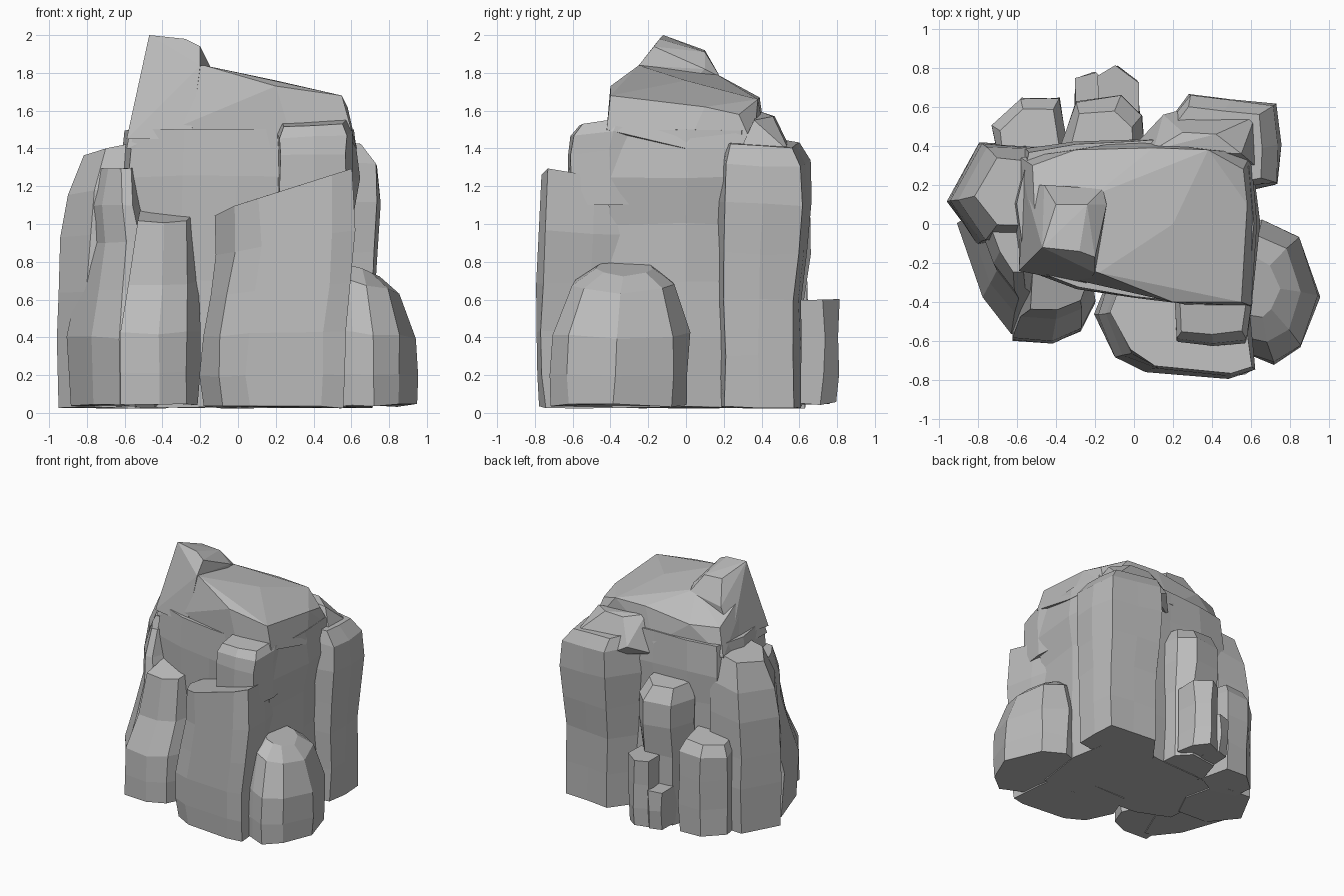
import bpy
import bmesh
import random
from mathutils import Vector

random.seed(4)

default_cube = bpy.data.objects.get("Cube")
if default_cube:
    bpy.data.objects.remove(default_cube, do_unlink=True)

# Single stone colour
stone = bpy.data.materials.new("stone_grey")
stone.use_nodes = True
stone_colour = (.5, .5, .5, 1)
stone.diffuse_color = stone_colour
stone.node_tree.nodes["Principled BSDF"].inputs["Base Color"].default_value = stone_colour
stone.node_tree.nodes["Principled BSDF"].inputs["Roughness"].default_value = .9


def finish(name, bm):
    """Turn a bmesh into a flat shaded stone object."""
    bmesh.ops.recalc_face_normals(bm, faces=bm.faces)
    mesh = bpy.data.meshes.new(name)
    bm.to_mesh(mesh)
    bm.free()
    mesh.materials.append(stone)
    rock = bpy.data.objects.new(name, mesh)
    bpy.context.collection.objects.link(rock)
    return rock


def column(name, outline, levels, tilt=(0, 0), rough=.008):
    """Loft an outline through levels of (height, scale, shift x, shift y).
    The tilt slopes the upper rings; the lowest ring stays level."""
    bm = bmesh.new()
    corners = [Vector(corner) for corner in outline]
    middle = sum(corners, Vector((0, 0))) / len(corners)
    bottom, top = levels[0][0], levels[-1][0]
    rings = []
    for height, scale, shift_x, shift_y in levels:
        weight = ((height - bottom) / (top - bottom)) ** 2
        ring = []
        for corner in corners:
            arm = (corner - middle) * scale
            place = middle + arm + Vector((shift_x, shift_y))
            slope = weight * (arm.x * tilt[0] + arm.y * tilt[1])
            wobble = Vector([random.uniform(-rough, rough) for axis in "xyz"])
            ring.append(bm.verts.new(Vector((place.x, place.y, height + slope)) + wobble))
        rings.append(ring)
    for lower, upper in zip(rings, rings[1:]):
        for i in range(len(corners)):
            j = (i + 1) % len(corners)
            bm.faces.new((lower[i], lower[j], upper[j], upper[i]))
    bm.faces.new(rings[0][::-1])
    bm.faces.new(rings[-1])
    return finish(name, bm)


def boulder(name, points):
    """Wrap a few corner points in a faceted convex rock."""
    bm = bmesh.new()
    for point in points:
        bm.verts.new(point)
    hull = bmesh.ops.convex_hull(bm, input=bm.verts)
    bmesh.ops.delete(bm, geom=hull["geom_interior"], context="VERTS")
    bmesh.ops.dissolve_limit(bm, angle_limit=.08, verts=bm.verts, edges=bm.edges)
    return finish(name, bm)


# Main body of the outcrop
column("core_rock",
       [(-.58, -.22), (-.3, -.34), (0, -.38), (.3, -.42), (.6, -.42), (.64, 0),
        (.6, .3), (.4, .46), (0, .43), (-.3, .42), (-.56, .38), (-.62, .1)],
       [(.03, .92, 0, 0), (.4, .95, 0, 0), (.7, .95, -.01, 0), (1, .96, -.01, 0),
        (1.25, 1, 0, 0), (1.5, .97, 0, 0)])

# Sloping crown and the peak above it
boulder("crown_rock",
        [(-.59, -.22, 1.4), (-.58, .34, 1.4), (-.52, .3, 1.62), (-.3, .38, 1.62),
         (.1, .39, 1.67), (.38, .38, 1.66), (.56, .28, 1.58), (.6, .36, 1.4),
         (0, .43, 1.4), (.63, 0, 1.4), (.58, .1, 1.62), (.55, -.4, 1.68),
         (.6, -.42, 1.5), (.2, -.4, 1.73), (.3, -.42, 1.4), (-.18, -.25, 1.84),
         (-.5, -.14, 1.84), (-.2, .15, 1.8), (.2, 0, 1.76)])
boulder("peak_rock",
        [(-.47, -.12, 2), (-.28, -.14, 1.98), (-.2, -.17, 1.94), (-.2, -.25, 1.84),
         (-.14, .1, 1.82), (-.16, .18, 1.78), (-.24, .1, 1.91), (-.4, .1, 1.92),
         (-.46, .2, 1.74), (-.59, -.24, 1.45), (-.25, -.31, 1.45), (-.56, .2, 1.5)])

# Broad front buttress with a step above it
column("front_buttress",
       [(-.2, -.46), (-.1, -.68), (.05, -.76), (.46, -.8), (.58, -.77),
        (.55, -.5), (.5, -.2), (-.1, -.2)],
       [(.03, .94, 0, .01), (.2, .98, -.01, 0), (.42, .97, 0, 0), (.65, .95, .03, 0),
        (.9, .94, .06, .01), (1.17, .92, .05, .02)], tilt=(.3, -.08))
column("front_step",
       [(.22, -.6), (.4, -.63), (.57, -.61), (.6, -.4), (.58, -.2), (.2, -.2)],
       [(1.1, 1, 0, 0), (1.38, 1, 0, 0), (1.48, 1, 0, .01), (1.54, .9, 0, .04)],
       tilt=(.05, .12))

# Low boulder on the left side
column("side_boulder",
       [(.5, -.62), (.6, -.68), (.72, -.72), (.86, -.63), (.95, -.38),
        (.84, -.07), (.66, .01), (.5, -.05)],
       [(.04, .98, 0, 0), (.2, 1, 0, 0), (.42, .99, 0, .01), (.68, .76, -.03, .03),
        (.76, .42, -.06, .05)], tilt=(-.3, 0))

# Tall column at the back left corner
column("back_column",
       [(.1, .42), (.28, .66), (.5, .64), (.73, .61), (.75, .4), (.74, .2),
        (.5, .16), (.2, .2)],
       [(.03, .87, 0, -.02), (.3, .89, 0, -.02), (.6, .9, 0, -.02), (.85, .95, 0, -.01),
        (1.12, 1, 0, 0), (1.33, .96, 0, .01), (1.43, .8, -.04, -.01)], tilt=(-.1, -.05))
boulder("back_shoulder",
        [(.1, .38, 1.6), (.25, .47, 1.57), (.42, .46, 1.57), (.55, .36, 1.55),
         (.15, .56, 1.38), (.62, .55, 1.38), (.62, .3, 1.42), (0, .4, 1.3), (.3, .6, 1.3)])

# Tall column on the right side
column("right_column",
       [(-.96, .12), (-.8, .42), (-.5, .4), (-.42, .1), (-.52, -.1), (-.8, -.1)],
       [(.03, .95, 0, 0), (.4, 1, 0, 0), (.65, .99, 0, 0), (.95, .95, .01, 0),
        (1.19, .92, .03, 0), (1.41, .66, .05, .01)], tilt=(.2, 0))

# Slanting flank that joins the right column to the front
column("front_flank",
       [(-.9, 0), (-.77, -.38), (-.63, -.56), (-.54, -.55), (-.4, -.2), (-.5, .1)],
       [(.04, .97, 0, .02), (.4, 1, 0, 0), (.65, .88, .02, .07), (.9, .78, .04, .12),
        (1.1, .72, .01, .14), (1.29, .55, .01, .18)])
column("front_ledge",
       [(-.63, -.6), (-.42, -.61), (-.27, -.55), (-.2, -.4), (-.3, -.2), (-.6, -.2)],
       [(.04, .97, 0, 0), (.22, 1, 0, 0), (.43, .98, 0, .01), (.7, .85, .02, .1),
        (1.05, .72, .03, .12)], tilt=(0, .3))

# Stepped rocks along the back
column("back_block_low",
       [(-.73, .5), (-.58, .64), (-.38, .64), (-.34, .4), (-.5, .3), (-.7, .36)],
       [(.03, .97, 0, -.01), (.25, 1, 0, 0), (.5, 1, 0, 0), (.7, .98, 0, 0),
        (.78, .8, 0, -.02)], tilt=(.1, -.1))
column("back_block_high",
       [(-.37, .42), (-.3, .63), (-.06, .66), (.04, .55), (.06, .3), (-.3, .3)],
       [(.03, .92, 0, -.03), (.6, .95, 0, -.02), (.85, 1, 0, 0), (1.04, .98, 0, 0),
        (1.16, .75, -.01, -.03)], tilt=(0, -.1))
column("back_stub_tall",
       [(-.19, .76), (-.09, .81), (.02, .73), (.03, .55), (-.18, .55)],
       [(.05, .95, 0, -.01), (.2, 1, 0, 0), (.4, .98, 0, 0), (.6, 1, 0, 0)])
column("back_stub_short",
       [(-.3, .75), (-.2, .78), (-.14, .72), (-.15, .55), (-.3, .55)],
       [(.05, .95, 0, -.01), (.2, 1, 0, 0), (.36, .97, 0, 0)])
